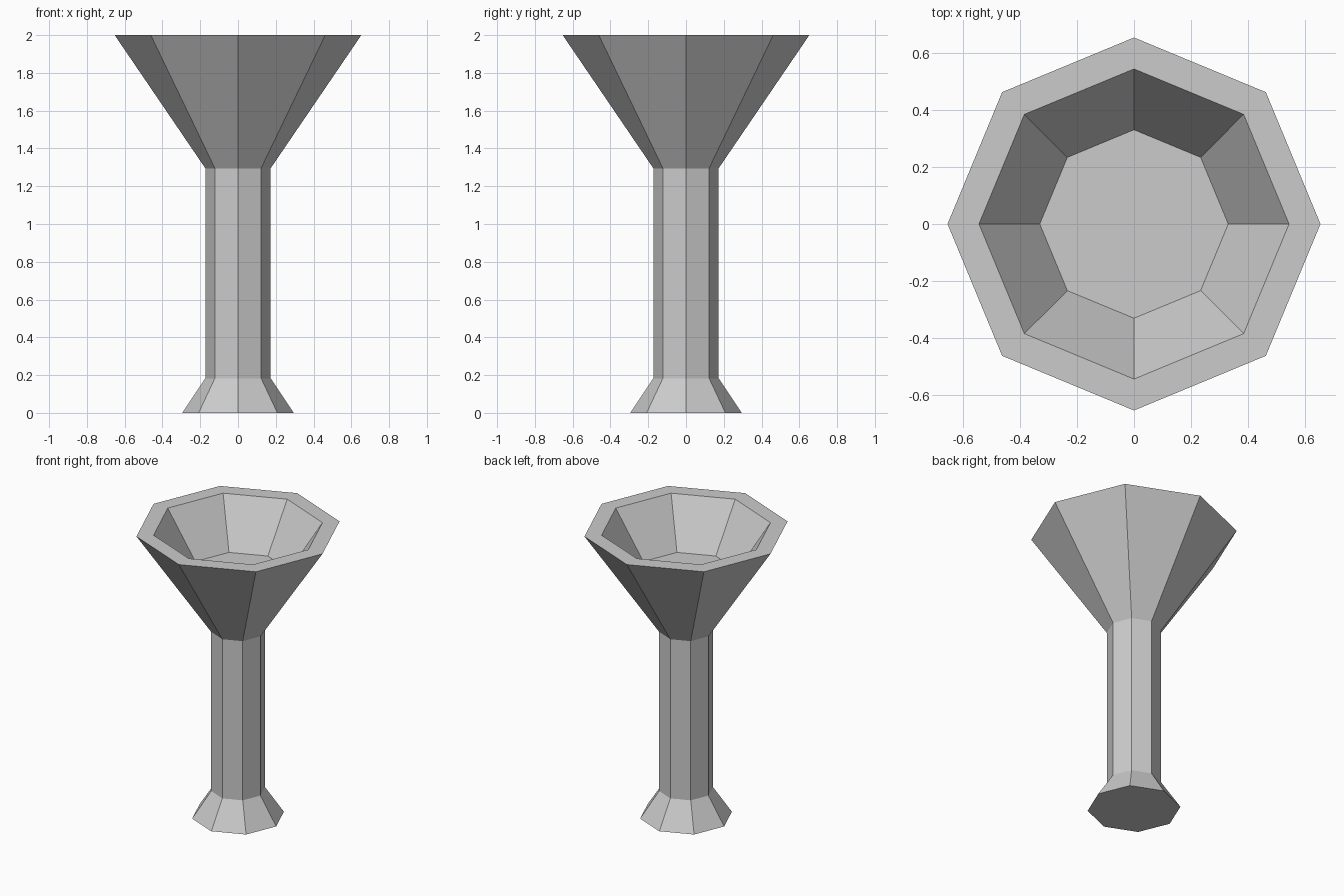
import bpy, bmesh
from math import cos, sin, tau

if "Cube" in bpy.data.objects:
    bpy.data.objects.remove(bpy.data.objects["Cube"])

SIDES = 8


def turned(name, profile):
    """Revolve (radius, height) points into a faceted solid, capped at both ends."""
    bm = bmesh.new()
    rings = [[bm.verts.new((r * cos(tau * i / SIDES), r * sin(tau * i / SIDES), z))
              for i in range(SIDES)] for r, z in profile]
    for low, high in zip(rings, rings[1:]):
        for i in range(SIDES):
            j = (i + 1) % SIDES
            bm.faces.new((low[i], low[j], high[j], high[i]))
    bm.faces.new(rings[0][::-1])
    bm.faces.new(rings[-1])
    bmesh.ops.recalc_face_normals(bm, faces=bm.faces)
    mesh = bpy.data.meshes.new(name)
    bm.to_mesh(mesh)
    bm.free()
    obj = bpy.data.objects.new(name, mesh)
    bpy.context.collection.objects.link(obj)
    return obj


# Goblet: flared foot, straight stem, wide bowl, flat rim, sunken floor
turned("goblet", [
    (0.295, 0.0), (0.173, 0.183),      # foot
    (0.173, 1.295),                    # stem
    (0.653, 2.0),                      # bowl outside
    (0.543, 2.0), (0.33, 1.684),       # rim and bowl inside
])
